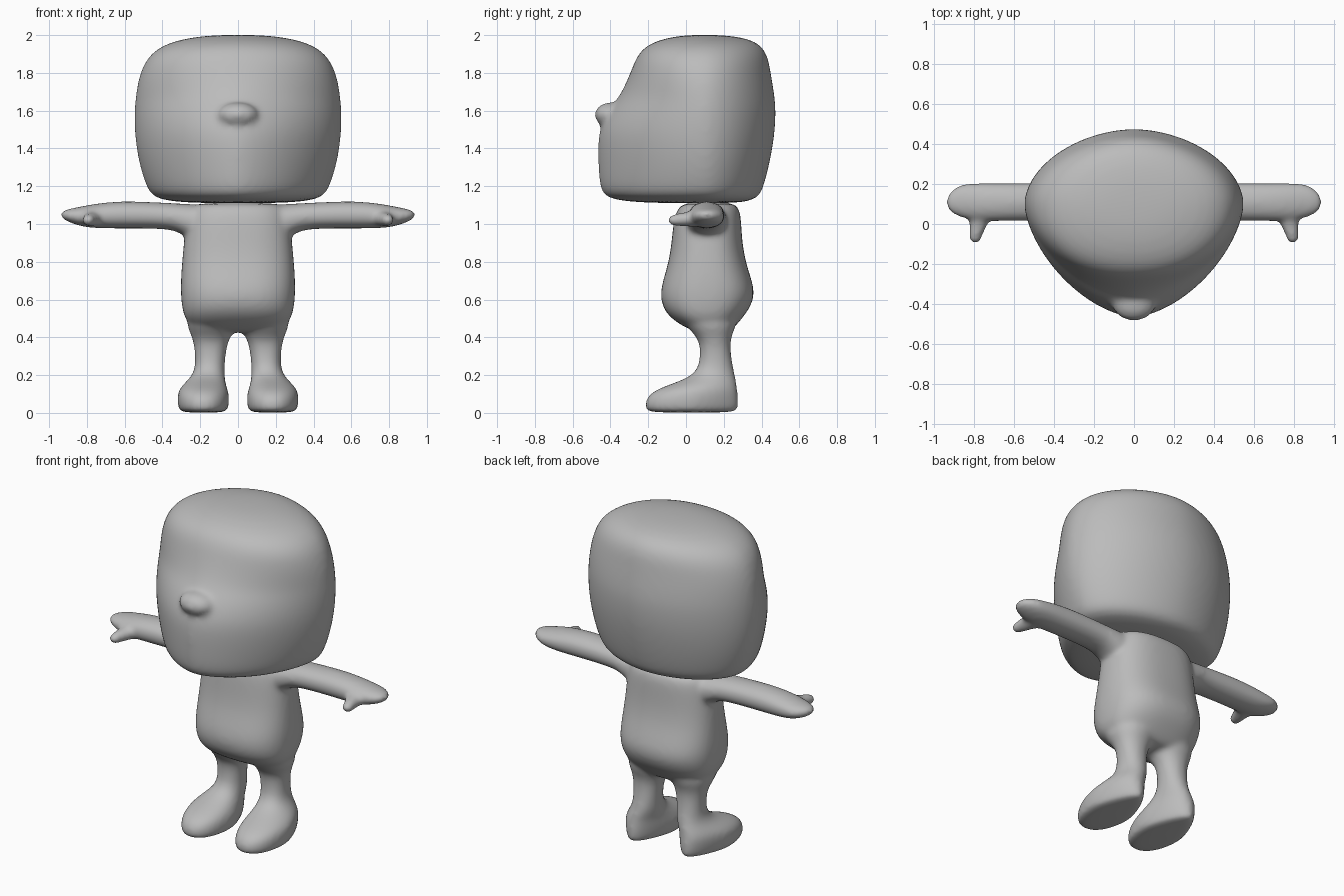
import bpy, bmesh, math
from mathutils import Vector, Matrix

grey = bpy.data.materials.new("plain grey")
grey.diffuse_color = (0.5, 0.5, 0.5, 1)


def spow(v, e):
    return math.copysign(abs(v) ** e, v)


def loft(bm, rings, axis="z", mid=None, taper=0.0, side=1, segs=32):
    """Skin rings (t, a0, a1, b0, b1, n front, n back); side=-1 mirrors in x."""
    loops = []
    for t, a0, a1, b0, b1, nf, nb in rings:
        ac, ar = (a0 + a1) / 2, (a1 - a0) / 2
        bc = (b0 + b1) / 2 if mid is None else mid
        narrow = taper * max(0, 1 - t / 0.25)  # narrows the back, low down only
        loop = []
        for i in range(segs):
            u = 2 * math.pi * i / segs
            c, s = math.cos(u), math.sin(u)
            n = nf if s < 0 else nb
            a = ac + ar * spow(c, 2 / n) * (1 - narrow * max(s, 0))
            b = bc + spow(s, 2 / n) * ((b1 - bc) if s > 0 else (bc - b0))
            p = (a, b, t) if axis == "z" else (t, a, b)
            loop.append(bm.verts.new((p[0] * side, p[1], p[2])))
        loops.append(loop)
    for l0, l1 in zip(loops, loops[1:]):
        for i in range(segs):
            j = (i + 1) % segs
            bm.faces.new((l0[i], l0[j], l1[j], l1[i]))
    bm.faces.new(loops[0][::-1])
    bm.faces.new(loops[-1])


def ball(bm, centre, radii):
    m = Matrix.Translation(centre) @ Matrix.Diagonal((*radii, 1))
    bmesh.ops.create_uvsphere(bm, u_segments=24, v_segments=16, radius=1, matrix=m)


def finish(bm, name, voxel, smooth):
    """Fuse the overlapping volumes into one soft skin."""
    bmesh.ops.recalc_face_normals(bm, faces=bm.faces)
    me = bpy.data.meshes.new(name)
    bm.to_mesh(me)
    bm.free()
    me.materials.append(grey)
    ob = bpy.data.objects.new(name, me)
    bpy.context.collection.objects.link(ob)
    sub = ob.modifiers.new("round", "SUBSURF")
    sub.levels = sub.render_levels = 2
    fuse = ob.modifiers.new("fuse", "REMESH")
    fuse.mode = "VOXEL"
    fuse.voxel_size = voxel
    fuse.use_smooth_shade = True
    soft = ob.modifiers.new("soften", "SMOOTH")
    soft.factor = 0.5
    soft.iterations = smooth
    return ob


# Head: wide rounded block, narrowing towards the face, with a sloping forehead
head = [  # z, half width, front y, back y, front roundness
    (1.110, 0.20, -0.15, 0.24, 1.8), (1.120, 0.36, -0.33, 0.33, 1.75),
    (1.143, 0.455, -0.435, 0.388, 1.7), (1.20, 0.487, -0.458, 0.412, 1.67),
    (1.30, 0.519, -0.465, 0.438, 1.65), (1.40, 0.539, -0.468, 0.458, 1.65),
    (1.50, 0.549, -0.462, 0.472, 1.65), (1.60, 0.549, -0.415, 0.476, 1.65),
    (1.66, 0.544, -0.365, 0.471, 1.7), (1.72, 0.537, -0.33, 0.463, 1.8),
    (1.80, 0.519, -0.295, 0.449, 1.95), (1.88, 0.482, -0.265, 0.436, 2.1),
    (1.94, 0.413, -0.22, 0.405, 2.1), (1.98, 0.30, -0.13, 0.34, 2.0),
    (2.002, 0.13, 0.0, 0.20, 2.0)]
bm = bmesh.new()
loft(bm, [(z, -w, w, f, b, n, 1.85) for z, w, f, b, n in head], mid=0.1, segs=48)
ball(bm, (0, -0.40, 1.578), (0.108, 0.085, 0.066))  # nose
finish(bm, "head", 0.016, 9)

# Body: pear shaped torso with arms and legs grown out of it
bm = bmesh.new()
torso = [  # z, half width, front y, back y
    (0.425, 0.17, 0.06, 0.22), (0.45, 0.245, 0.0, 0.255), (0.50, 0.283, -0.082, 0.297),
    (0.56, 0.298, -0.126, 0.343), (0.63, 0.304, -0.137, 0.365), (0.70, 0.304, -0.123, 0.35),
    (0.80, 0.297, -0.092, 0.316), (0.90, 0.288, -0.077, 0.299), (1.0, 0.277, -0.068, 0.293),
    (1.06, 0.264, -0.055, 0.288), (1.098, 0.242, -0.03, 0.272), (1.111, 0.20, 0.0, 0.24)]
loft(bm, [(z, -w, w, f, b, 2.5, 2.5) for z, w, f, b in torso])
loft(bm, [(z, -0.12, 0.12, 0.01, 0.23, 2, 2) for z in (1.0, 1.06, 1.14)])  # neck

arm = [  # x, y range, z range
    (0.15, -0.01, 0.22, 0.90, 1.10), (0.26, 0.0, 0.22, 0.92, 1.106),
    (0.32, 0.01, 0.21, 0.962, 1.109), (0.40, 0.015, 0.205, 0.976, 1.114),
    (0.60, 0.015, 0.205, 0.976, 1.122), (0.72, 0.012, 0.205, 0.976, 1.113),
    (0.80, 0.015, 0.205, 0.981, 1.099), (0.86, 0.03, 0.20, 0.996, 1.087),
    (0.91, 0.05, 0.175, 1.016, 1.077), (0.939, 0.08, 0.135, 1.035, 1.064)]
leg = [  # z, x range, y range
    (0.0, 0.065, 0.30, -0.20, 0.265), (0.02, 0.05, 0.317, -0.218, 0.277),
    (0.07, 0.045, 0.323, -0.216, 0.278), (0.11, 0.049, 0.319, -0.182, 0.275),
    (0.14, 0.06, 0.302, -0.117, 0.270), (0.175, 0.068, 0.265, -0.015, 0.265),
    (0.21, 0.07, 0.237, 0.045, 0.257), (0.26, 0.07, 0.226, 0.07, 0.246),
    (0.33, 0.063, 0.229, 0.075, 0.236), (0.38, 0.05, 0.238, 0.068, 0.236),
    (0.42, 0.03, 0.252, 0.04, 0.247), (0.46, 0.0, 0.27, 0.0, 0.265),
    (0.52, 0.0, 0.27, -0.03, 0.27)]
for side in (1, -1):
    loft(bm, [r + (2.1, 2.1) for r in arm], axis="x", side=side)
    loft(bm, [r + (2.2, 2.1) for r in leg], taper=0.42, side=side)
    # Thumb
    for k in range(9):
        f = k / 8
        r = 0.064 - 0.032 * f ** 0.7
        ball(bm, (side * (0.765 + 0.028 * f), 0.06 - 0.125 * f, 1.03 - 0.01 * f),
             (r, r, 0.045 - 0.013 * f))
finish(bm, "body", 0.013, 11)
